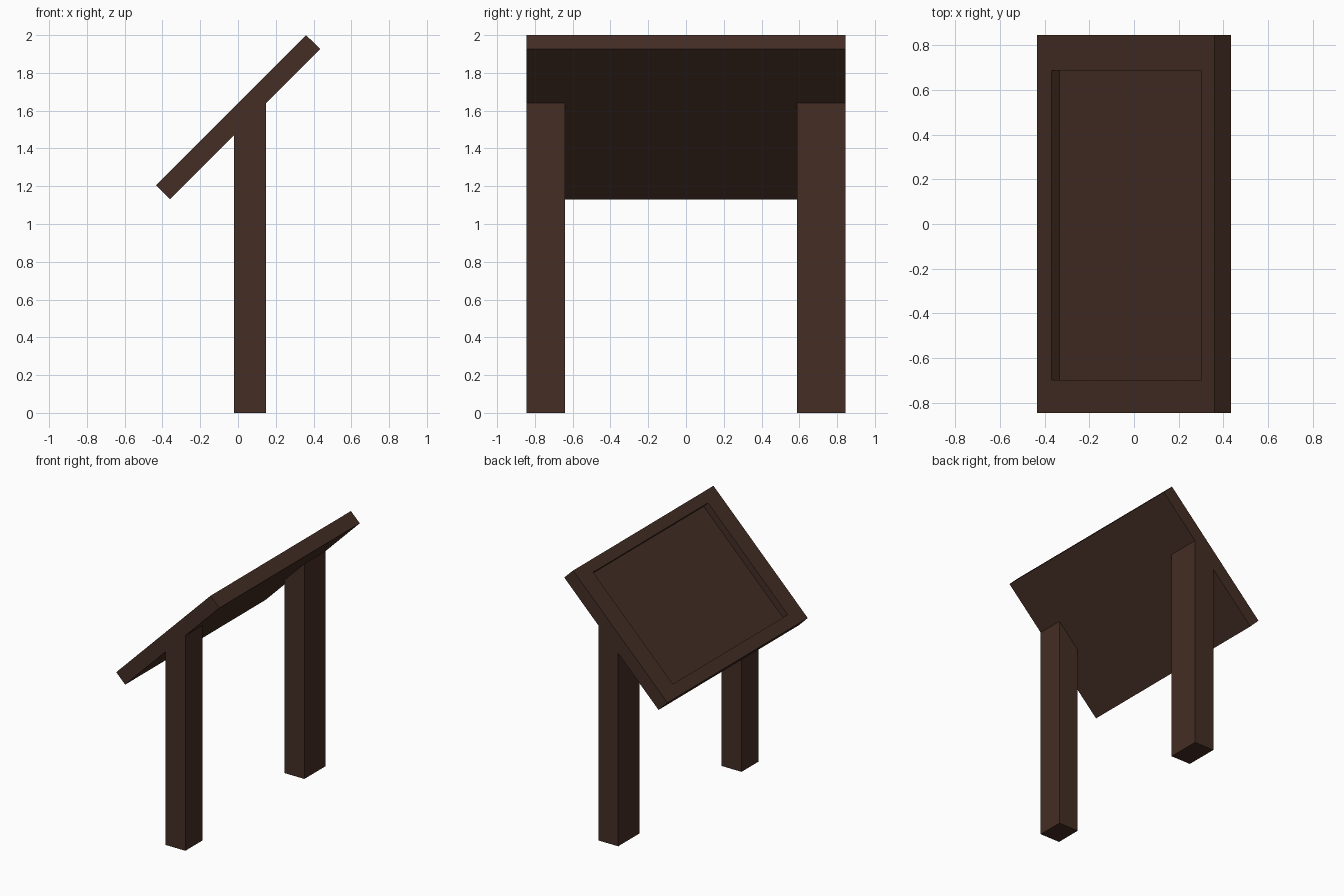
import bpy
import bmesh
from mathutils import Vector

cube = bpy.data.objects.get("Cube")
if cube:
    bpy.data.objects.remove(cube, do_unlink=True)

wood = bpy.data.materials.new("dark brown wood")
wood.use_nodes = True
colour = (0.058, 0.027, 0.018, 1)
wood.diffuse_color = colour
wood.node_tree.nodes["Principled BSDF"].inputs["Base Color"].default_value = colour


def prism(profile, y0, y1):
    """Extrude an x-z outline from y0 to y1."""
    bm = bmesh.new()
    face = bm.faces.new([bm.verts.new((x, y0, z)) for x, z in profile])
    ext = bmesh.ops.extrude_face_region(bm, geom=[face])
    verts = [v for v in ext["geom"] if isinstance(v, bmesh.types.BMVert)]
    bmesh.ops.translate(bm, vec=(0, y1 - y0, 0), verts=verts)
    bmesh.ops.recalc_face_normals(bm, faces=bm.faces)
    return bm


def finish(bm, name):
    mesh = bpy.data.meshes.new(name)
    bm.to_mesh(mesh)
    bm.free()
    mesh.materials.append(wood)
    bpy.context.collection.objects.link(bpy.data.objects.new(name, mesh))


# Sloping board with a shallow recess in its upper face
board = prism([(-0.435, 1.205), (0.36, 2.0), (0.435, 1.927), (-0.36, 1.13)], -0.845, 0.845)
up = Vector((-1, 0, 1)).normalized()
top = max(board.faces, key=lambda f: f.normal.dot(up))
bmesh.ops.inset_individual(board, faces=[top], thickness=0.1)
for v in top.verts:
    x = -0.37 if v.co.x < 0 else 0.302
    v.co = (x, -0.697 if v.co.y < 0 else 0.687, x + 1.64)
floor = bmesh.ops.extrude_discrete_faces(board, faces=[top])["faces"][0]
bmesh.ops.translate(board, vec=up * -0.052, verts=floor.verts)
finish(board, "sloping_board")

# Posts with tops cut to the slope of the board
outline = [(-0.02, 0), (0.148, 0), (0.148, 1.642), (-0.02, 1.472)]
for name, y0, y1 in (("front_post", -0.845, -0.64), ("back_post", 0.588, 0.845)):
    finish(prism(outline, y0, y1), name)
